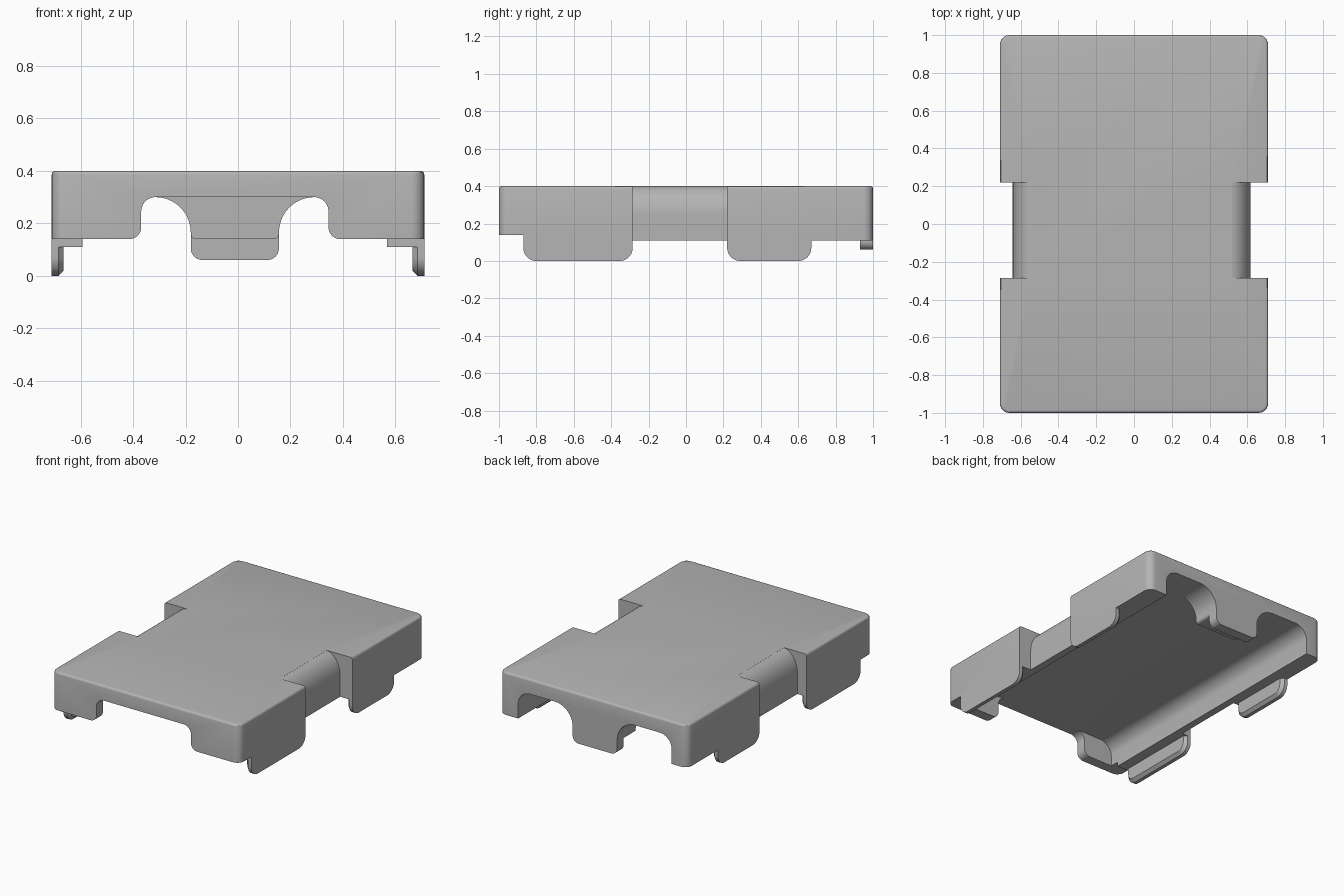
import bpy, bmesh, math
from mathutils import Vector

if "Cube" in bpy.data.objects:
    bpy.data.objects.remove(bpy.data.objects["Cube"], do_unlink=True)

GREY = (0.46, 0.46, 0.46, 1)
mat = bpy.data.materials.new("plain grey")
mat.use_nodes = True
mat.diffuse_color = GREY
mat.node_tree.nodes["Principled BSDF"].inputs["Base Color"].default_value = GREY

HX, TOP, RIM, CEILING = 0.71, 0.40, 0.11, 0.30
SHIFT = -0.012          # the inner features sit slightly off centre
NOTCH = (-0.285, 0.22)


def add(name, bm):
    bmesh.ops.recalc_face_normals(bm, faces=bm.faces)
    mesh = bpy.data.meshes.new(name)
    bm.to_mesh(mesh)
    bm.free()
    mesh.materials.append(mat)
    ob = bpy.data.objects.new(name, mesh)
    bpy.context.collection.objects.link(ob)
    return ob


def rounded(corners, steps=10):
    """Outline from square corners (a, b, radius)."""
    out, n = [], len(corners)
    for i, (a, b, r) in enumerate(corners):
        p = Vector((a, b))
        if not r:
            out.append(p)
            continue
        u = (Vector(corners[i - 1][:2]) - p).normalized()
        v = (Vector(corners[(i + 1) % n][:2]) - p).normalized()
        for k in range(steps + 1):
            t = math.pi / 2 * k / steps
            out.append(p + (u + v) * r - v * r * math.cos(t) - u * r * math.sin(t))
    return out


def prism(outline, lo, hi, axis):
    """Extrude an outline along y (outline in x, z) or x (outline in y, z)."""
    bm = bmesh.new()
    place = (lambda p, d: (p[0], d, p[1])) if axis == "y" else (lambda p, d: (d, p[0], p[1]))
    face = bm.faces.new([bm.verts.new(place(p, lo)) for p in outline])
    ext = bmesh.ops.extrude_face_region(bm, geom=[face])
    move = (0, hi - lo, 0) if axis == "y" else (hi - lo, 0, 0)
    bmesh.ops.translate(bm, vec=move, verts=[g for g in ext["geom"] if isinstance(g, bmesh.types.BMVert)])
    return bm


def cut(target, bm):
    cutter = add("cutter", bm)
    cutter.hide_render = True
    mod = target.modifiers.new("cut", "BOOLEAN")
    mod.operation, mod.solver, mod.object = "DIFFERENCE", "EXACT", cutter
    bpy.context.view_layer.objects.active = target
    bpy.ops.object.modifier_apply(modifier=mod.name)
    bpy.data.objects.remove(cutter, do_unlink=True)


# Outer block with rounded corners and a softened top edge
bm = bmesh.new()
bmesh.ops.create_cube(bm, size=1)
for v in bm.verts:
    v.co = (v.co.x * 2 * HX, v.co.y * 2, TOP if v.co.z > 0 else RIM)
upright = [e for e in bm.edges if abs(e.verts[0].co.z - e.verts[1].co.z) > 0.1]
bmesh.ops.bevel(bm, geom=upright, offset=0.05, segments=6, profile=0.5, affect="EDGES")
rim = [e for e in bm.edges if all(v.co.z > TOP - 0.001 for v in e.verts)]
bmesh.ops.bevel(bm, geom=rim, offset=0.014, segments=3, profile=0.5, affect="EDGES")
shell = add("shell", bm)

# Long cavity, open at the back
left, right = SHIFT - 0.58, SHIFT + 0.58
cut(shell, prism(rounded([(left, -0.1, 0), (left, CEILING, 0.09),
                          (right, CEILING, 0.09), (right, -0.1, 0)]), -0.93, 1.1, "y"))

# Higher lower edge at the front
cut(shell, prism([(-1, -0.1), (1, -0.1), (1, 0.14), (-1, 0.14)], -1.1, -0.87, "y"))

# Front opening with flared feet
a, b = SHIFT - 0.357, SHIFT + 0.357
cut(shell, prism(rounded([(a - 0.06, 0.1, 0), (a - 0.06, 0.14, 0), (a, 0.14, 0.045),
                          (a, CEILING, 0.055), (b, CEILING, 0.055), (b, 0.14, 0.045),
                          (b + 0.06, 0.14, 0), (b + 0.06, 0.1, 0)]), -1.1, -0.9, "y"))

# Side notches with a rounded shoulder
for side in (-1, 1):
    arc = [(0.52 + 0.11 * math.cos(t), 0.25 + 0.15 * math.sin(t))
           for t in (math.radians(5 * k) for k in range(18))]
    outline = [(0.63, 0)] + arc + [(arc[-1][0], 0.5), (0.9, 0.5), (0.9, 0)]
    cut(shell, prism([(SHIFT + side * x, z) for x, z in outline], *NOTCH, "y"))


# Back tongue: a deep outer tab and a shallower block behind it
def tongue(name, bottom, y0, y1):
    l, r, flare = SHIFT - 0.168, SHIFT + 0.168, 0.135
    pts = rounded([(l - flare - 0.002, CEILING, 0), (l, CEILING, flare), (l, bottom, 0.045 if bottom < 0.1 else 0.02),
                   (r, bottom, 0.045 if bottom < 0.1 else 0.02), (r, CEILING, flare),
                   (r + flare + 0.002, CEILING, 0)])
    return add(name, prism(pts, y0, y1, "y"))


parts = [shell, tongue("back_tab", 0.06, 0.93, 1.0), tongue("back_block", 0.14, 0.80, 0.93)]

# Thin legs along both sides, chamfered on the inner lower edge
for side, word in ((-1, "right"), (1, "left")):
    for place, y0, y1 in (("front", -0.87, NOTCH[0]), ("back", NOTCH[1], 0.67)):
        pts = rounded([(y0, RIM, 0), (y0, 0, 0.07), (y1, 0, 0.07), (y1, RIM, 0)])
        inner = side * (HX - 0.045)
        bm = prism(pts, inner, side * HX, "x")
        edge = [e for e in bm.edges if all(abs(v.co.x - inner) < 0.001 for v in e.verts)
                and min(v.co.z for v in e.verts) < RIM - 0.01]
        bmesh.ops.bevel(bm, geom=edge, offset=0.02, segments=1, affect="EDGES")
        parts.append(add(f"{place}_{word}_leg", bm))

bpy.ops.object.select_all(action="DESELECT")
for ob in parts:
    ob.select_set(True)
bpy.context.view_layer.objects.active = shell
bpy.ops.object.shade_smooth_by_angle(angle=math.radians(30))
